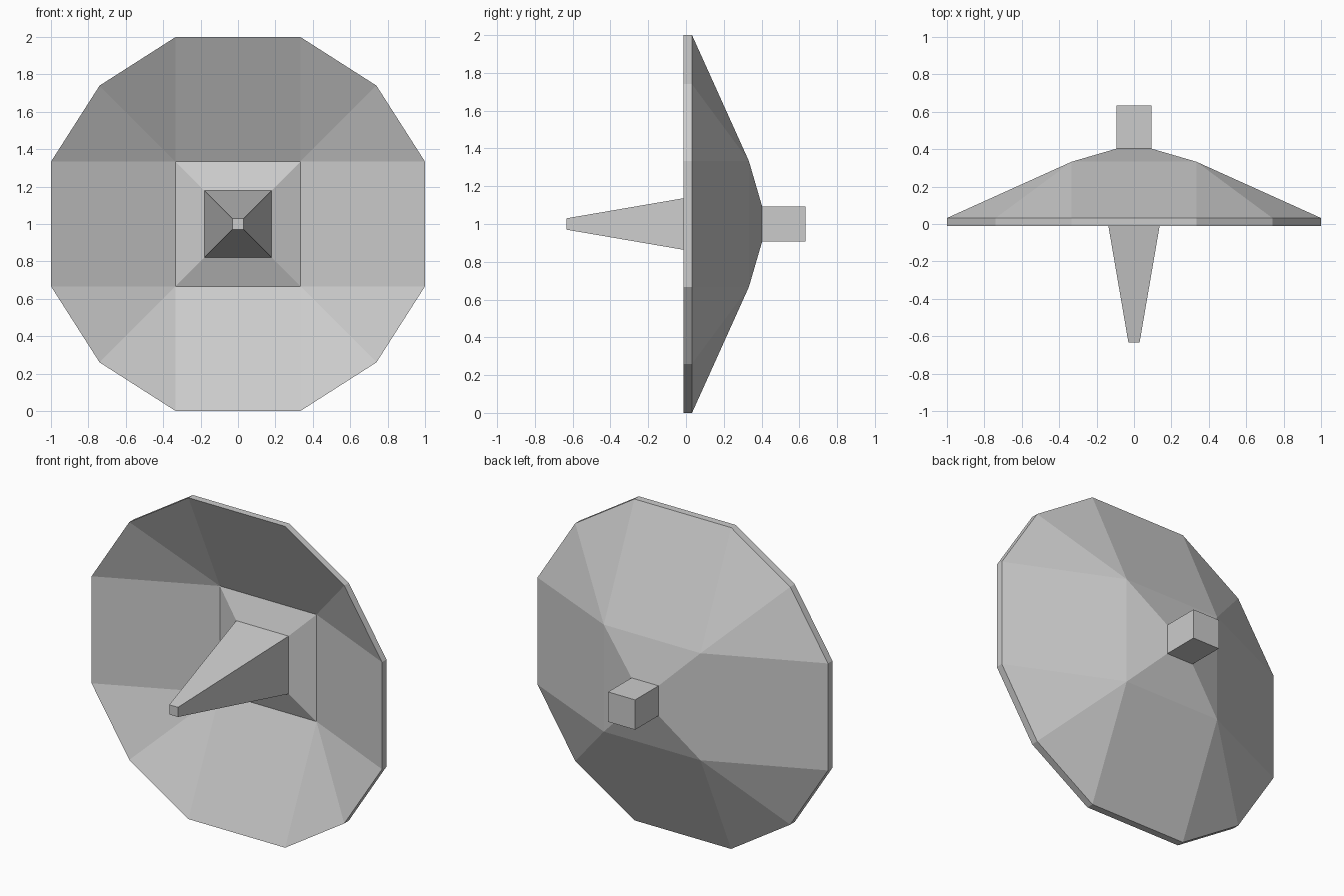
import bpy
import bmesh

CENTRE_Z = 1.0

cube = bpy.data.objects.get("Cube")
if cube:
    bpy.data.objects.remove(cube)

# Single plain grey
grey = bpy.data.materials.new("light_grey")
grey.use_nodes = True
colour = (0.6, 0.6, 0.6, 1)
grey.diffuse_color = colour
grey.node_tree.nodes["Principled BSDF"].inputs["Base Color"].default_value = colour


def outline(inner, corner, outer):
    """Twelve-point outline: three points at each corner of a square."""
    points = []
    x_z = [(outer, inner), (corner, corner), (inner, outer)]
    for _ in range(4):
        points += x_z
        x_z = [(-z, x) for x, z in x_z]
    return points


def square(half):
    return outline(half, half, half)


def loft(name, sections):
    """Closed solid through (depth, outline) sections running along y."""
    bm = bmesh.new()
    rings = [[bm.verts.new((x, y, CENTRE_Z + z)) for x, z in points]
             for y, points in sections]
    for a, b in zip(rings, rings[1:]):
        for i in range(len(a)):
            j = (i + 1) % len(a)
            bm.faces.new((a[i], a[j], b[j], b[i]))
    bm.faces.new(rings[0])
    bm.faces.new(rings[-1])
    # Square sections collapse to four corners
    bmesh.ops.remove_doubles(bm, verts=bm.verts, dist=0.0005)
    bmesh.ops.recalc_face_normals(bm, faces=bm.faces)
    mesh = bpy.data.meshes.new(name)
    bm.to_mesh(mesh)
    bm.free()
    mesh.materials.append(grey)
    obj = bpy.data.objects.new(name, mesh)
    bpy.context.collection.objects.link(obj)
    return obj


rim = outline(0.333, 0.74, 1.0)

# Hollow dish with raised centre in front and stepped back
loft("dish", [
    (0.24, square(0.18)),
    (0.297, square(0.333)),
    (-0.012, rim),
    (0.032, rim),
    (0.333, square(0.333)),
    (0.403, square(0.093)),
])

# Tapered spike pointing forward, sunk slightly into the dish
loft("feed_spike", [(-0.633, square(0.03)), (0.26, square(0.1834))])

# Mounting block behind the dish
loft("rear_mount", [(0.38, square(0.093)), (0.633, square(0.093))])
